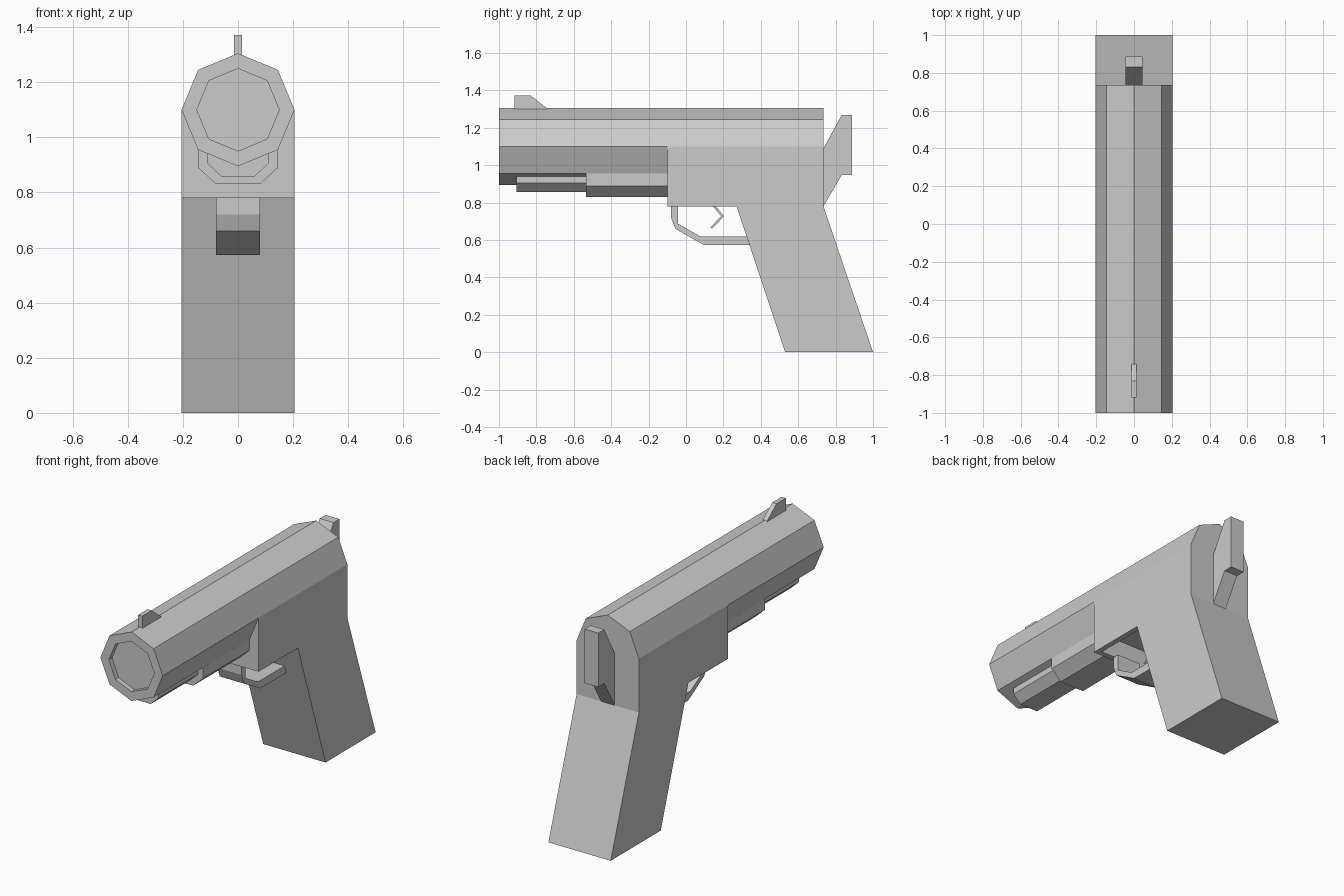
import bpy, bmesh, math
from mathutils import Vector

if "Cube" in bpy.data.objects:
    bpy.data.objects.remove(bpy.data.objects["Cube"])

metal = bpy.data.materials.new("light grey")
metal.diffuse_color = (0.6, 0.6, 0.6, 1)
metal.use_nodes = True
metal.node_tree.nodes["Principled BSDF"].inputs["Base Color"].default_value = metal.diffuse_color


def prism(name, points, push, recess=None):
    """Extrude a flat outline along push; recess = (face direction, rim width, depth)."""
    bm = bmesh.new()
    face = bm.faces.new([bm.verts.new(p) for p in points])
    ext = bmesh.ops.extrude_face_region(bm, geom=[face], use_keep_orig=True)
    bmesh.ops.translate(bm, vec=push, verts=[v for v in ext["geom"] if isinstance(v, bmesh.types.BMVert)])
    bmesh.ops.recalc_face_normals(bm, faces=bm.faces[:])
    if recess:
        direction, rim, depth = recess
        direction = Vector(direction)
        end = max(bm.faces, key=lambda f: f.normal.dot(direction))
        bmesh.ops.inset_individual(bm, faces=[end], thickness=rim)
        floor = bmesh.ops.extrude_discrete_faces(bm, faces=[end])["faces"][0]
        bmesh.ops.translate(bm, vec=-direction * depth, verts=floor.verts[:])
    mesh = bpy.data.meshes.new(name)
    bm.to_mesh(mesh)
    bm.free()
    mesh.materials.append(metal)
    obj = bpy.data.objects.new(name, mesh)
    bpy.context.collection.objects.link(obj)
    return obj


def side_part(name, outline, half, recess=None):
    """Side outline in (y, z), extruded across x."""
    return prism(name, [(-half, y, z) for y, z in outline], (2 * half, 0, 0), recess)


def long_part(name, outline, y0, y1, recess=None):
    """Cross-section in (x, z), extruded along y."""
    return prism(name, [(x, y0, z) for x, z in outline], (0, y1 - y0, 0), recess)


# Octagonal slide with a shallow muzzle recess
R = 0.205
octagon = [(R * math.cos(i * math.pi / 4), 1.1 + R * math.sin(i * math.pi / 4)) for i in range(8)]
long_part("slide", octagon, -1.0, 0.735, ((0, -1, 0), 0.0555, 0.03))

# Frame and slanted grip with a hollow base
side_part("frame_and_grip", [(-0.1, 1.1), (-0.1, 0.78), (0.27, 0.78), (0.53, 0), (1.0, 0),
                             (0.735, 0.78), (0.735, 1.1)], R, ((0, 0, -1), 0.045, 0.115))

# Stepped rails under the slide
for name, w, wb, z, zb, y0, y1 in (("rear_rail", 0.145, 0.08, 0.89, 0.83, -0.535, -0.09),
                                   ("front_rail", 0.11, 0.06, 0.905, 0.857, -0.905, -0.53)):
    top = 0.955 if w > 0.12 else 0.98
    long_part(name, [(-w, top), (-w, z), (-wb, zb), (wb, zb), (w, z), (w, top)], y0, y1)

# Trigger guard and trigger
side_part("trigger_guard", [(-0.08, 0.785), (-0.08, 0.72), (-0.057, 0.66), (0.095, 0.573), (0.35, 0.573),
                            (0.35, 0.62), (0.075, 0.62), (-0.042, 0.687), (-0.042, 0.785)], 0.08)
side_part("trigger", [(0.14, 0.785), (0.188, 0.727), (0.13, 0.668), (0.14, 0.66),
                      (0.203, 0.727), (0.155, 0.785)], 0.04)

# Hammer at the back, sight at the front
side_part("hammer", [(0.73, 1.09), (0.735, 1.09), (0.832, 1.268), (0.888, 1.268), (0.888, 0.947),
                     (0.832, 0.947), (0.735, 0.78), (0.73, 0.78)], 0.045)
side_part("front_sight", [(-0.918, 1.29), (-0.918, 1.372), (-0.83, 1.372), (-0.742, 1.303),
                          (-0.742, 1.29)], 0.014)
